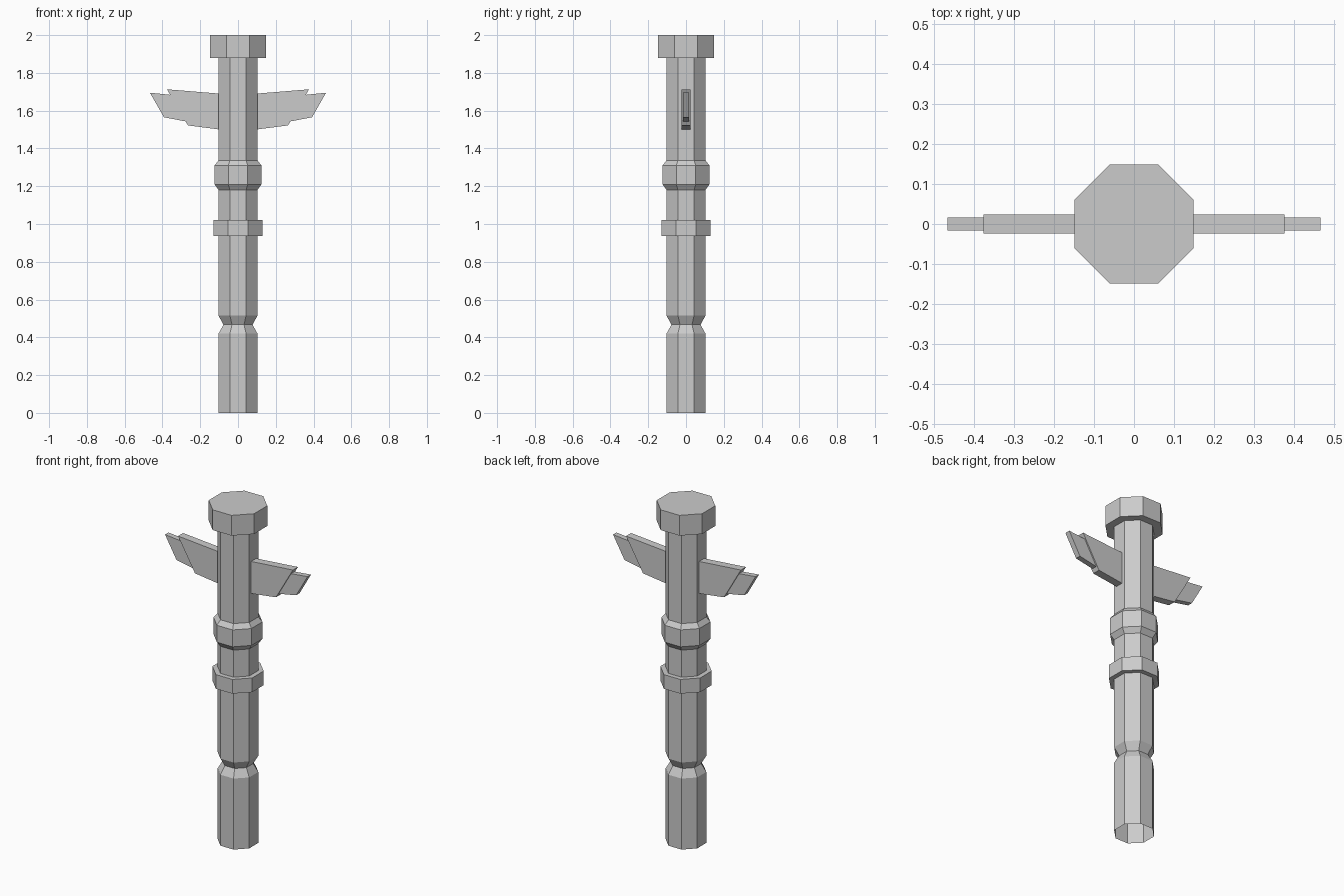
import bpy, bmesh, math

cube = bpy.data.objects.get("Cube")
if cube:
    bpy.data.objects.remove(cube, do_unlink=True)

SIDES = 8
grey = bpy.data.materials.new("stone_grey")
grey.use_nodes = True
colour = (0.6, 0.6, 0.6, 1)
grey.diffuse_color = colour
grey.node_tree.nodes["Principled BSDF"].inputs["Base Color"].default_value = colour


def finish(name, bm):
    bmesh.ops.recalc_face_normals(bm, faces=bm.faces)
    mesh = bpy.data.meshes.new(name)
    bm.to_mesh(mesh)
    bm.free()
    mesh.materials.append(grey)
    obj = bpy.data.objects.new(name, mesh)
    bpy.context.collection.objects.link(obj)
    return obj


def octagon_column(name, profile):
    """Loft octagons through (flat half-width, height) pairs; ends stay open."""
    bm = bmesh.new()
    loops = []
    for half, z in profile:
        r = half / math.cos(math.pi / SIDES)
        angles = [(i + 0.5) * math.tau / SIDES for i in range(SIDES)]
        loops.append([bm.verts.new((r * math.cos(a), r * math.sin(a), z)) for a in angles])
    for low, high in zip(loops, loops[1:]):
        for i in range(SIDES):
            j = (i + 1) % SIDES
            bm.faces.new((low[i], low[j], high[j], high[i]))
    return bm, loops


def wing_plate(name, outline, half_thickness, side):
    """Extrude an outline in the XZ plane to a plate centred on y = 0."""
    bm = bmesh.new()
    face = bm.faces.new([bm.verts.new((side * x, -half_thickness, z)) for x, z in outline])
    moved = bmesh.ops.extrude_face_region(bm, geom=[face])["geom"]
    verts = [v for v in moved if isinstance(v, bmesh.types.BMVert)]
    bmesh.ops.translate(bm, verts=verts, vec=(0, 2 * half_thickness, 0))
    return finish(name, bm)


# One continuous post: waisted foot, square collar, bevelled collar, wide cap
POST = 0.103
profile = [
    (POST, 0), (POST, 0.42), (0.077, 0.467), (POST, 0.515),
    (POST, 0.936), (0.13, 0.936), (0.13, 1.02), (POST, 1.02),
    (POST, 1.18), (0.124, 1.21), (0.124, 1.31), (POST, 1.337),
    (POST, 1.88), (0.1485, 1.88), (0.1485, 2.0),
]
bm, loops = octagon_column("post", profile)
bm.faces.new(loops[-1])  # closed top, hollow foot
finish("post", bm)

# Stepped wings: a thick inner plate and a thinner outer tip
INNER = [(0.095, 1.69), (0.376, 1.713), (0.265, 1.522), (0.095, 1.5)]
TIP = [(0.3, 1.678), (0.4665, 1.695), (0.392, 1.565), (0.25, 1.538)]
for label, side in (("left", 1), ("right", -1)):
    wing_plate(label + "_wing_inner", INNER, 0.0235, side)
    wing_plate(label + "_wing_tip", TIP, 0.016, side)
